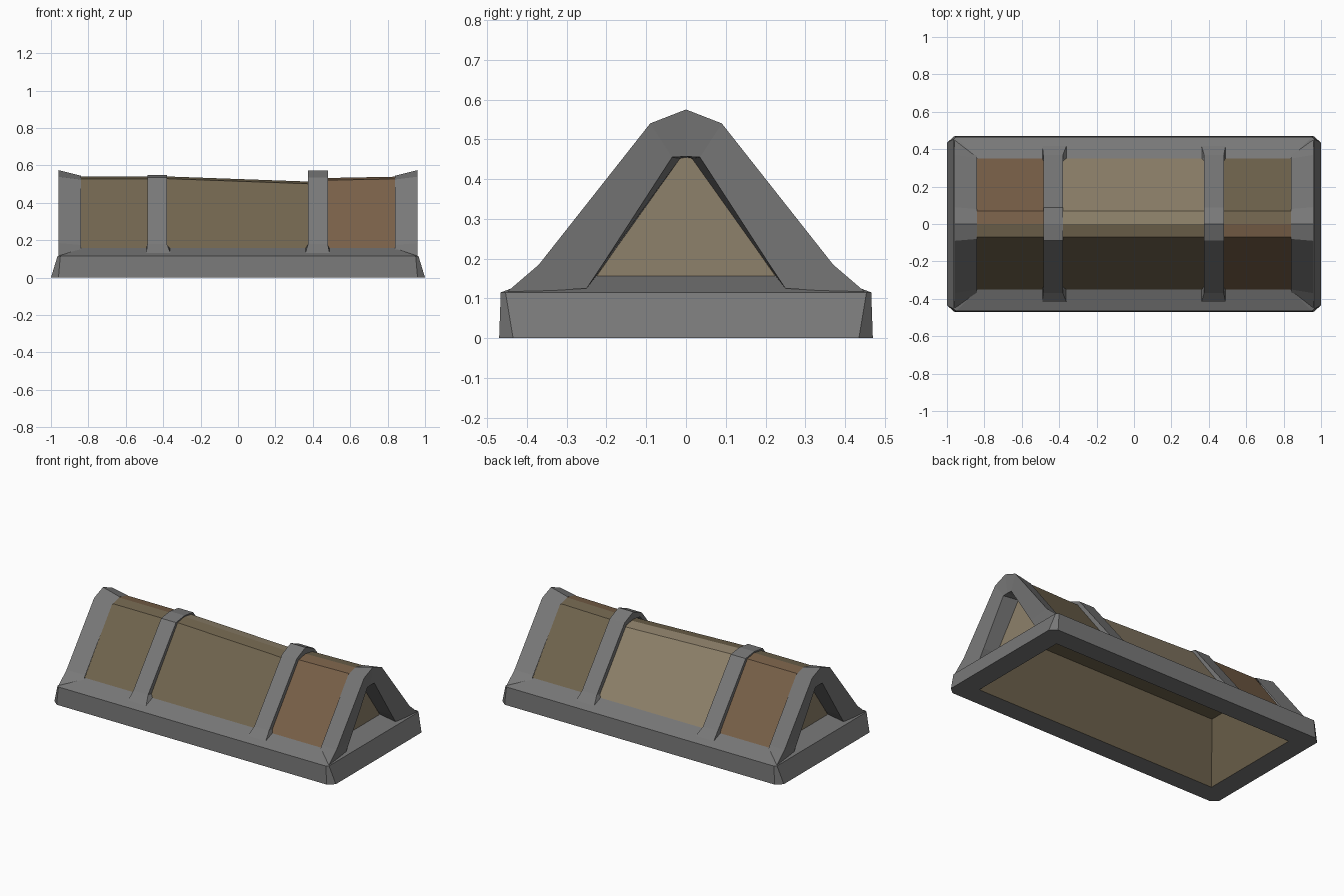
import bpy
import bmesh

if "Cube" in bpy.data.objects:
    bpy.data.objects.remove(bpy.data.objects["Cube"])


def material(name, rgb):
    m = bpy.data.materials.new(name)
    m.diffuse_color = (*rgb, 1)
    m.use_nodes = True
    m.node_tree.nodes["Principled BSDF"].inputs["Base Color"].default_value = m.diffuse_color
    return m


grey = material("dark_grey", (0.19, 0.19, 0.19))
tan = material("tan_panel", (0.165, 0.13, 0.077))
rust = material("rust_panel", (0.19, 0.118, 0.066))
pale = material("pale_panel", (0.27, 0.22, 0.145))


def make(name, verts, faces, mat, recalc=False):
    me = bpy.data.meshes.new(name)
    me.from_pydata(verts, [], faces)
    if recalc:
        bm = bmesh.new()
        bm.from_mesh(me)
        bmesh.ops.recalc_face_normals(bm, faces=bm.faces)
        bm.to_mesh(me)
        bm.free()
    me.materials.append(mat)
    ob = bpy.data.objects.new(name, me)
    bpy.context.collection.objects.link(ob)


def full(half):
    """Mirror a half profile (foot to ridge, last point on y = 0)."""
    return half + [(-y, z) for y, z in half[-2::-1]]


def loft(name, rings, closed=True, skip=None):
    """Skin equal-length rings, leaving out ring step or side 'skip'."""
    n, m = len(rings[0]), len(rings)
    faces = []
    for i in range(m if closed else m - 1):
        for j in range(n):
            if skip == (i if closed else j):
                continue
            k, a, b = (j + 1) % n, i * n, (i + 1) % m * n
            faces.append((a + j, b + j, b + k, a + k))
    make(name, [v for r in rings for v in r], faces, grey)


def rect_ring(x, y, z, cx, cy):
    """Rectangle with cut corners, counter-clockwise from +x."""
    q = [(x, y - cy), (x - cx, y)]
    pts = q + [(-a, b) for a, b in q[::-1]]
    pts += [(-a, -b) for a, b in pts]
    return [(a, b, z) for a, b in pts]


# Base frame: sloping top, outer wall and underside rim; open on the inside
loft("base_frame", [
    rect_ring(0.84, 0.35, 0.158, 0.005, 0.005),
    rect_ring(0.965, 0.466, 0.115, 0.015, 0.012),
    rect_ring(1.0, 0.47, 0.0, 0.04, 0.035),
    rect_ring(0.866, 0.343, 0.0, 0.005, 0.005)], True, 3)


# Arched bands: open-backed section swept over the tent profile
def arch(name, lanes, flip):
    strips = [list(q) for q in zip(*lanes)]
    n, m = len(lanes), len(strips)
    faces = [(i * n + j, i * n + j + 1, i * n + n + j + 1, i * n + n + j)[::flip]
             for i in range(m - 1) for j in range(n - 1)]
    make(name, [v for s in strips for v in s], faces, grey)


end_face = [(0.455, 0.112), (0.37, 0.185), (0.09, 0.54), (0, 0.575)]
end_back = [(0.375, 0.14), (0.35, 0.175), (0.08, 0.525), (0, 0.545)]
open_front = [(0.25, 0.125), (0.21, 0.185), (0.035, 0.455), (0, 0.457)]
open_back = [(0.225, 0.157), (0.205, 0.185), (0.015, 0.452), (0, 0.455)]
for s, side in ((1, "right"), (-1, "left")):
    lanes = [[(s * x, y, z) for y, z in full(p)]
             for x, p in ((0.84, end_back), (0.96, end_face),
                          (0.945, open_front), (0.85, open_back))]
    arch(side + "_end_arch", lanes, -s)

rib_in = [(0.352, 0.155), (0.335, 0.175), (0.07, 0.515), (0, 0.525)]
for name, xa, xb, top in (("left_rib", (-0.49, -0.485), (-0.36, -0.38), 0.548),
                          ("right_rib", (0.36, 0.375), (0.49, 0.48), 0.573)):
    rib = [(0.42, 0.13), (0.37, 0.18), (0.087, 0.536), (0, top)]
    lanes = [[(x[0] if z < 0.16 else x[1], y, z) for y, z in full(p)]
             for x, p in ((xa, rib_in), (xa, rib), (xb, rib), (xb, rib_in))]
    arch(name, lanes, -1)

# Side panels between the ribs: slope plus shallow ridge strip
bays = [("left", -0.845, -0.43, 0.54, 0.54, tan, rust),
        ("middle", -0.43, 0.43, 0.543, 0.512, tan, pale),
        ("right", 0.43, 0.845, 0.532, 0.54, rust, tan)]
for bay, xa, xb, za, zb, front, back in bays:
    for s, side, mat in ((-1, "front", front), (1, "back", back)):
        verts = []
        for x, top in ((xa, za), (xb, zb)):
            verts += [(x, s * y, z) for y, z in
                      ((0.352, 0.155), (0.07, top - 0.012), (0, top))]
        faces = [(i, i + 3, i + 4, i + 1) for i in range(2)]
        if s > 0:
            faces = [f[::-1] for f in faces]
        make(f"{bay}_{side}_panel", verts, faces, mat)

# Triangular end panels inside the arches
for s, side in ((1, "right"), (-1, "left")):
    half = [(0.225, 0.156), (0.015, 0.455)]
    verts = [(s * 0.85, y, z) for y, z in half] + [(s * 0.85, -y, z) for y, z in half[::-1]]
    make(side + "_end_panel", verts, [(0, 1, 2, 3)[::s]], pale)

# Underside recess: tapered walls and a flat ceiling, facing inward
lo, hi = (0.866, 0.343, 0.0), (0.745, 0.195, 0.338)
verts = [(sx * x, sy * y, z) for x, y, z in (lo, hi)
         for sx, sy in ((1, 1), (-1, 1), (-1, -1), (1, -1))]
faces = [(i, (i + 1) % 4, (i + 1) % 4 + 4, i + 4)[::-1] for i in range(4)]
make("underside_recess", verts, faces + [(7, 6, 5, 4)], tan)
